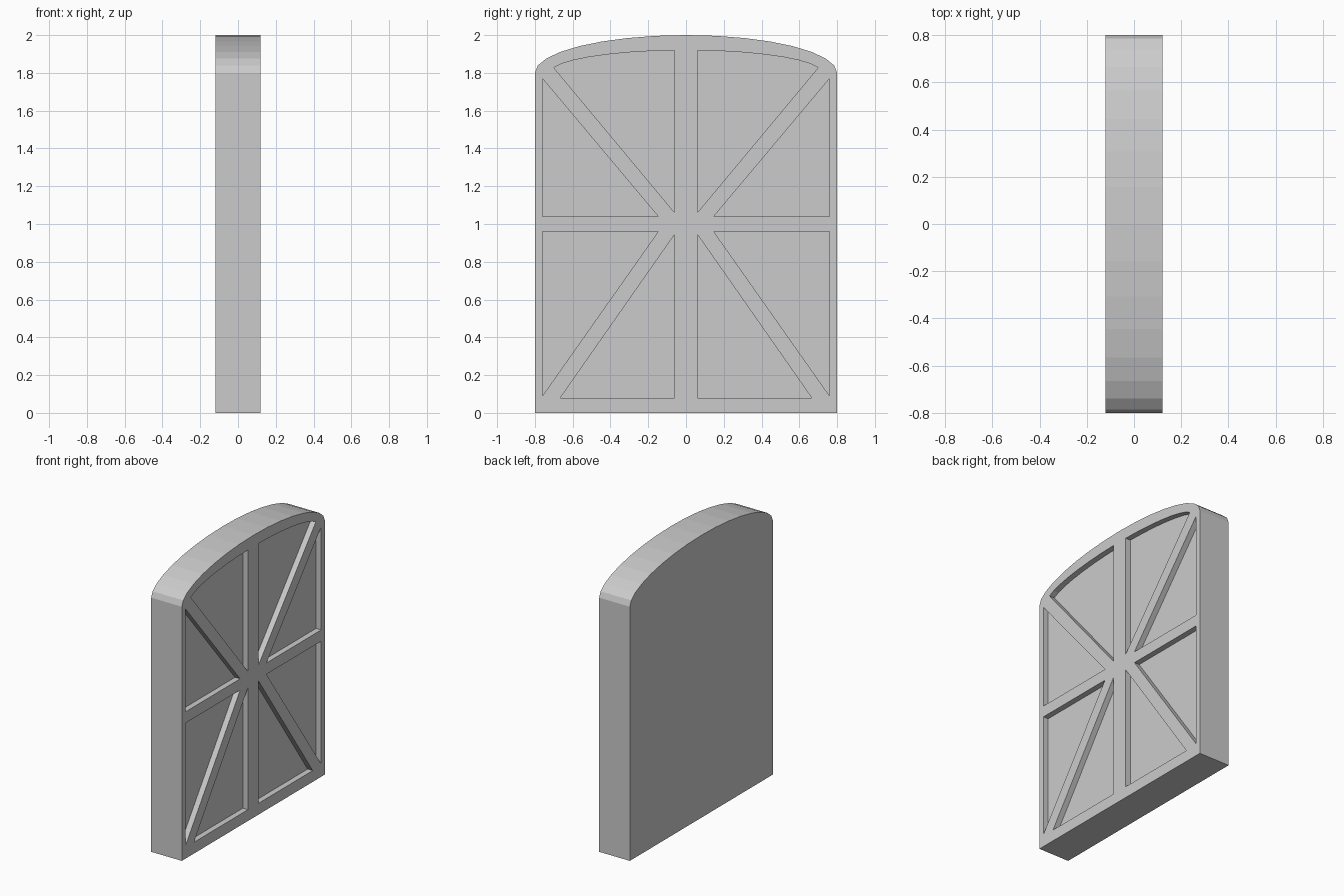
import bpy, bmesh
from math import sin, cos, acos, pi

if "Cube" in bpy.data.objects:
    bpy.data.objects.remove(bpy.data.objects["Cube"])

HALF_T, DEPTH = 0.12, 0.04


def add_prism(bm, outline, x0, x1):
    """Extrude a (y, z) outline from x0 to x1."""
    face = bm.faces.new([bm.verts.new((x0, y, z)) for y, z in outline])
    new = bmesh.ops.extrude_face_region(bm, geom=[face])["geom"]
    verts = [v for v in new if isinstance(v, bmesh.types.BMVert)]
    bmesh.ops.translate(bm, verts=verts, vec=(x1 - x0, 0, 0))


def make_object(name, outlines, x0, x1):
    bm = bmesh.new()
    for outline in outlines:
        add_prism(bm, outline, x0, x1)
    bmesh.ops.recalc_face_normals(bm, faces=bm.faces)
    mesh = bpy.data.meshes.new(name)
    bm.to_mesh(mesh)
    bm.free()
    ob = bpy.data.objects.new(name, mesh)
    bpy.context.collection.objects.link(ob)
    return ob


def arc(ry, rz, a0, a1, n):
    """Points on the flattened arch, centred at z = 1.8."""
    steps = [a0 + (a1 - a0) * i / n for i in range(n + 1)]
    return [(ry * cos(a), 1.8 + rz * sin(a)) for a in steps]


# Arched door slab
slab = [(-0.8, 0), (0.8, 0)] + arc(0.8, 0.2, 0, pi, 16)
door = make_object("arched_door", [slab], -HALF_T, HALF_T)

# Recessed panels between the ribs, mirrored across the middle
half = [
    [(0.06, 0.08), (0.665, 0.08), (0.06, 0.945)],
    [(0.76, 0.09), (0.76, 0.96), (0.147, 0.96)],
    [(0.147, 1.04), (0.76, 1.04), (0.76, 1.77)],
    [(0.06, 1.06)] + arc(0.72, 0.12, acos(0.70 / 0.72), acos(0.06 / 0.72), 7),
]
panels = half + [[(-y, z) for y, z in p] for p in half]
cutter = make_object("panel_cutter", panels, HALF_T - DEPTH, HALF_T + 0.1)
cutter.hide_render = True

# Carve the panels into the +x face
mod = door.modifiers.new("panels", "BOOLEAN")
mod.operation = "DIFFERENCE"
mod.solver = "EXACT"
mod.object = cutter
bpy.context.view_layer.objects.active = door
bpy.ops.object.modifier_apply(modifier=mod.name)
bpy.data.objects.remove(cutter)
